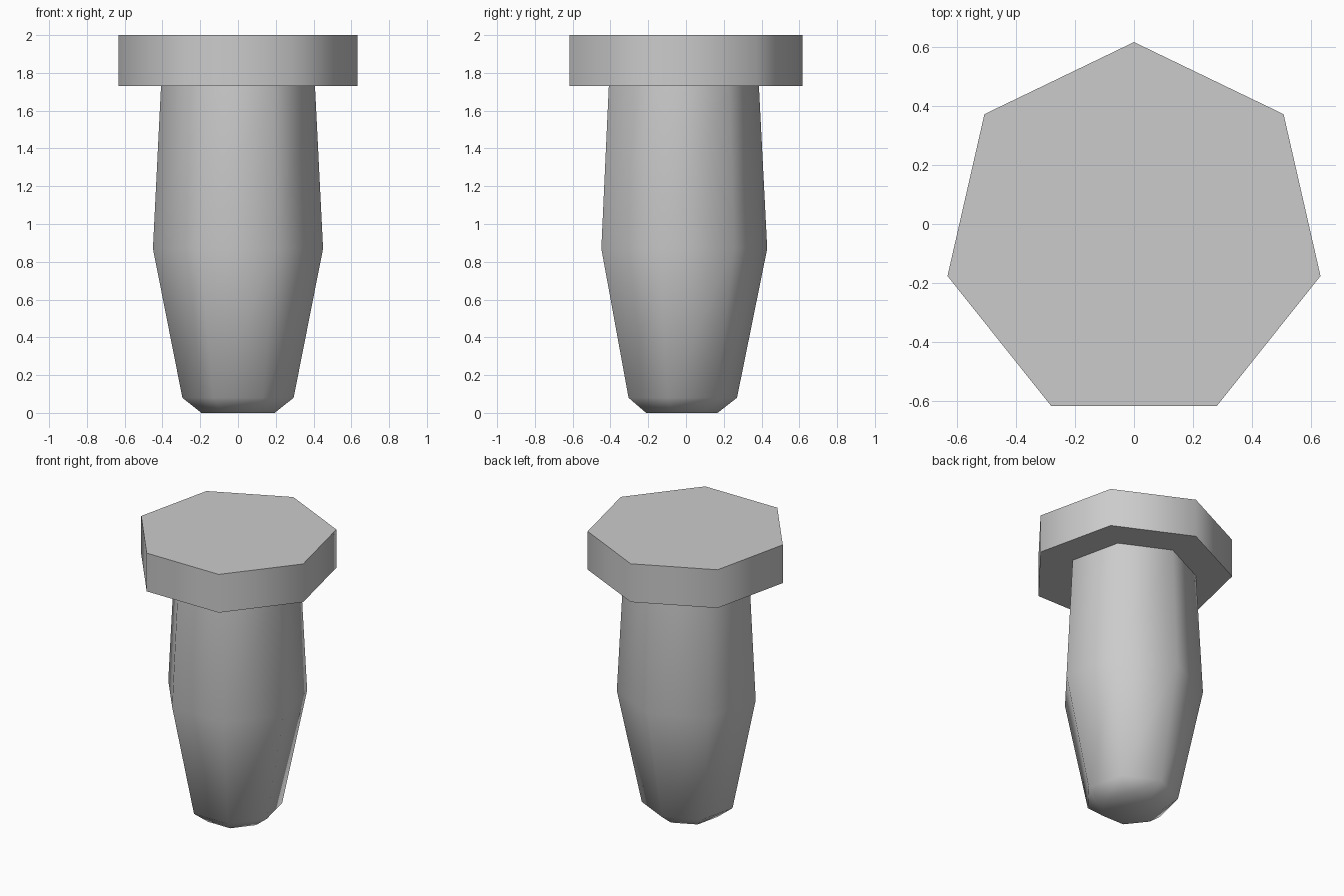
import bpy
import bmesh
from math import sin, cos, tau, radians

SIDES = 7
CENTRE_Y = -0.032

cube = bpy.data.objects.get("Cube")
if cube:
    bpy.data.objects.remove(cube, do_unlink=True)

grey = bpy.data.materials.new("plain grey")
grey.use_nodes = True
colour = (0.6, 0.6, 0.6, 1)
grey.diffuse_color = colour
grey.node_tree.nodes["Principled BSDF"].inputs["Base Color"].default_value = colour


def lathe(name, profile, cap_top):
    """Seven-sided solid from (radius, height) pairs, bottom to top."""
    bm = bmesh.new()
    rings = []
    for radius, z in profile:
        angles = [tau * i / SIDES for i in range(SIDES)]
        rings.append([bm.verts.new((-radius * sin(a), CENTRE_Y + radius * cos(a), z))
                      for a in angles])
    for low, high in zip(rings, rings[1:]):
        for i in range(SIDES):
            j = (i + 1) % SIDES
            bm.faces.new((low[i], low[j], high[j], high[i]))
    bm.faces.new(rings[0][::-1])
    if cap_top:
        bm.faces.new(rings[-1])
    mesh = bpy.data.meshes.new(name)
    bm.to_mesh(mesh)
    bm.free()
    mesh.materials.append(grey)
    obj = bpy.data.objects.new(name, mesh)
    bpy.context.collection.objects.link(obj)
    # Soft sides, crisp rims
    bpy.ops.object.select_all(action="DESELECT")
    obj.select_set(True)
    bpy.context.view_layer.objects.active = obj
    bpy.ops.object.shade_smooth_by_angle(angle=radians(60))
    return obj


# Flat head
lathe("head", [(0.649, 1.73), (0.649, 2.0)], True)

# Bulged, tapering shaft with a chamfered tip, open where it meets the head
lathe("shaft", [(0.199, 0), (0.302, 0.08), (0.462, 0.87), (0.418, 1.73)], False)
